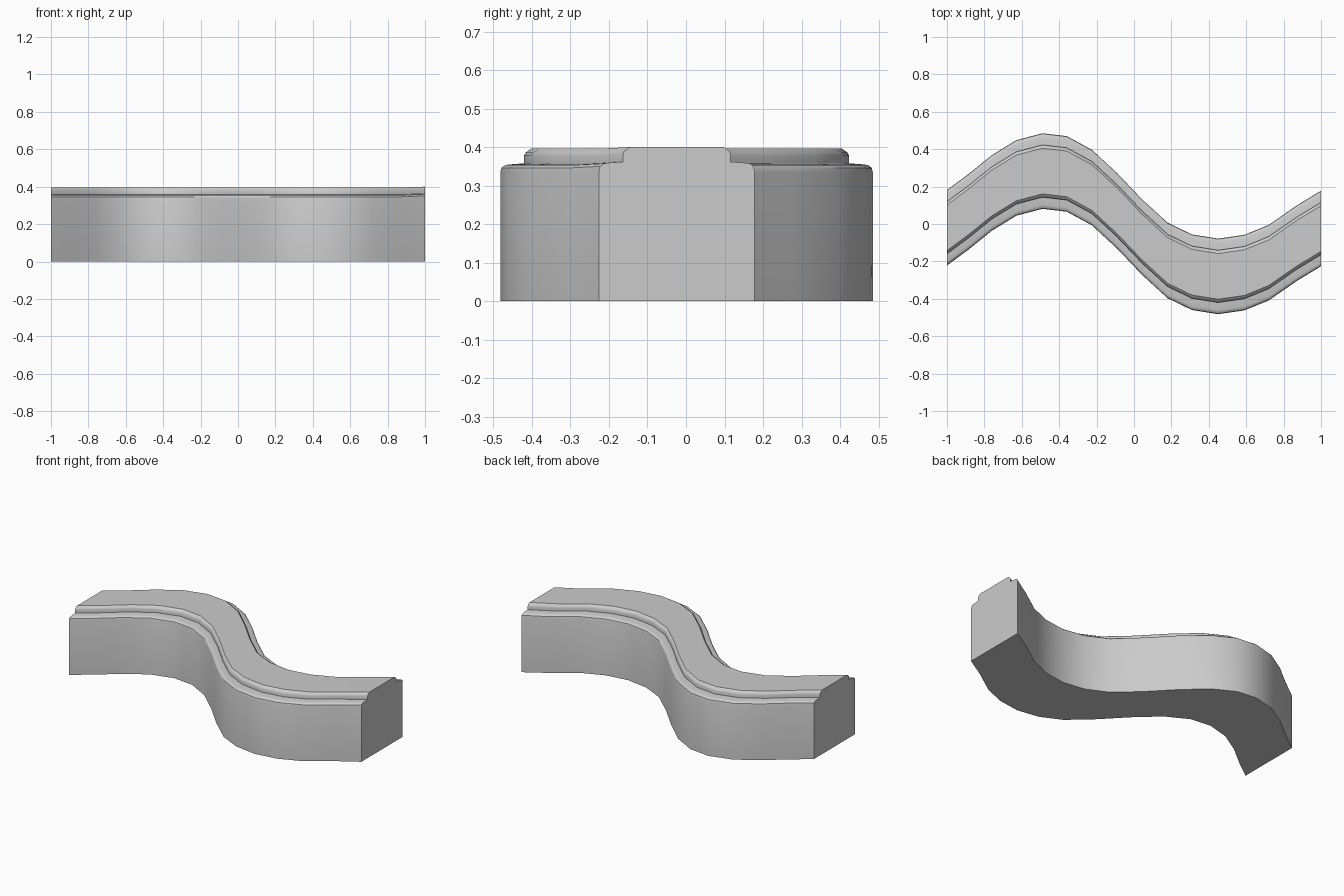
import bpy, bmesh
from mathutils import Vector

if "Cube" in bpy.data.objects:
    bpy.data.objects.remove(bpy.data.objects["Cube"])

# Wavy centre line, seen from the top (x, y)
PATH = [(-1, -.02), (-.885, .065), (-.76, .166), (-.63, .246), (-.49, .283), (-.36, .268),
        (-.225, .195), (-.09, .07), (.045, -.072), (.18, -.195), (.31, -.258), (.45, -.28),
        (.59, -.26), (.72, -.207), (.87, -.103), (1, -.024)]

# Right half of the cross-section (offset in y, z), bottom to top
HALF = [(.202, 0), (.202, .335), (.199, .346), (.190, .353), (.180, .355),
        (.140, .358), (.140, .379), (.136, .386), (.122, .396)]
PROFILE = HALF + [(-y, z) for y, z in reversed(HALF)]


def sweep(name, path, profile):
    bm = bmesh.new()
    rings = []
    for i, (x, cy) in enumerate(path):
        lift = .004 if i == len(path) - 1 else 0   # slightly raised right end
        rings.append([bm.verts.new(Vector((x, cy + y, z + (lift if z > 0 else 0))))
                      for y, z in profile])
    n = len(profile)
    for a, b in zip(rings, rings[1:]):
        for j in range(n):
            k = (j + 1) % n
            bm.faces.new((a[j], a[k], b[k], b[j]))
    bm.faces.new(rings[0])
    bm.faces.new(rings[-1])
    bmesh.ops.recalc_face_normals(bm, faces=bm.faces)
    mesh = bpy.data.meshes.new(name)
    bm.to_mesh(mesh)
    bm.free()
    obj = bpy.data.objects.new(name, mesh)
    bpy.context.collection.objects.link(obj)
    return obj


# Curved wall section with stepped top
wall = sweep("wavy_wall", PATH, PROFILE)
bpy.context.view_layer.objects.active = wall
wall.select_set(True)
bpy.ops.object.shade_smooth_by_angle(angle=.55)
